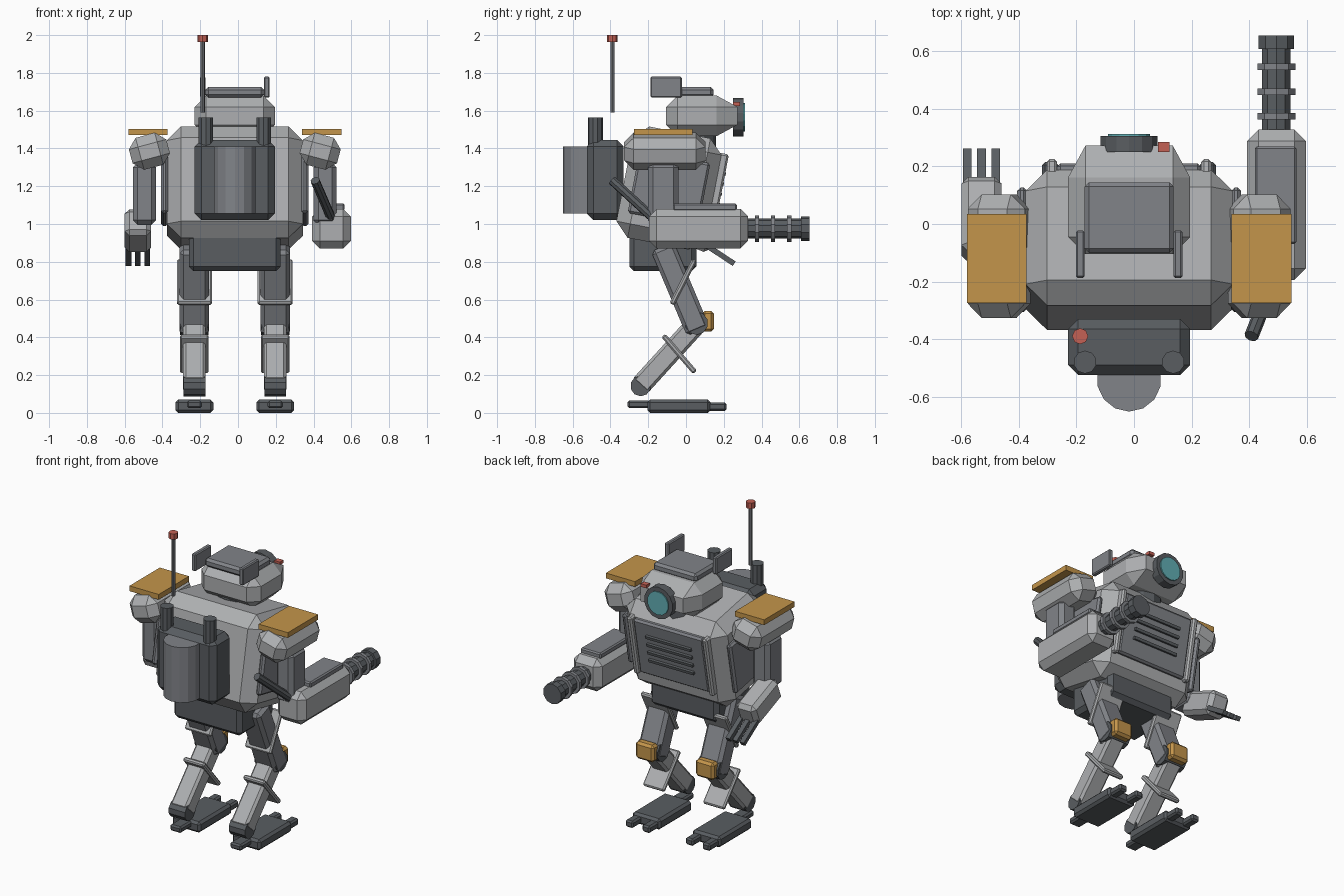
import bpy, bmesh
from math import radians, atan2
from mathutils import Matrix, Vector, Euler

if "Cube" in bpy.data.objects:
    bpy.data.objects.remove(bpy.data.objects["Cube"])

CX = -0.017  # body axis, slightly off the bounding box centre
COLORS = {"dark": (0.10, 0.11, 0.12, 1), "mid": (0.22, 0.23, 0.25, 1), "light": (0.42, 0.43, 0.44, 1),
          "orange": (0.55, 0.30, 0.07, 1), "red": (0.55, 0.12, 0.09, 1), "cyan": (0.12, 0.42, 0.45, 1)}
MATS = {}
for key, col in COLORS.items():
    MATS[key] = bpy.data.materials.new(key + "_paint")
    MATS[key].diffuse_color = col


def finish(name, bm, matrix, color):
    me = bpy.data.meshes.new(name)
    bmesh.ops.recalc_face_normals(bm, faces=bm.faces[:])
    bm.to_mesh(me)
    bm.free()
    me.materials.append(MATS[color])
    ob = bpy.data.objects.new(name, me)
    ob.matrix_world = Matrix.Translation((CX, 0, 0)) @ matrix
    bpy.context.collection.objects.link(ob)
    return ob


def box(name, loc, size, color="light", bevel=0.0, rot=(0, 0, 0)):
    """Chamfered box; rot in degrees."""
    bm = bmesh.new()
    bmesh.ops.create_cube(bm, size=1)
    bmesh.ops.scale(bm, vec=size, verts=bm.verts[:])
    if bevel:
        bmesh.ops.bevel(bm, geom=bm.edges[:], offset=bevel, segments=1, affect='EDGES')
    m = Matrix.Translation(loc) @ Euler([radians(a) for a in rot]).to_matrix().to_4x4()
    return finish(name, bm, m, color)


def span(name, lo, hi, color="light", bevel=0.0):
    """Box given by its two extreme corners."""
    lo, hi = Vector(lo), Vector(hi)
    return box(name, (lo + hi) / 2, hi - lo, color, bevel)


def beam(name, x, a, b, w, t, color, bevel=0.0):
    """Box running between two (y, z) points at a given x."""
    dy, dz = b[0] - a[0], b[1] - a[1]
    ang = atan2(-dy, dz) * 57.29578
    return box(name, (x, (a[0] + b[0]) / 2, (a[1] + b[1]) / 2),
               (w, t, (dy * dy + dz * dz) ** 0.5), color, bevel, (ang, 0, 0))


def rod(name, a, b, r, color, sides=10):
    a, b = Vector(a), Vector(b)
    bm = bmesh.new()
    bmesh.ops.create_cone(bm, cap_ends=True, segments=sides, radius1=r, radius2=r, depth=(b - a).length)
    q = (b - a).to_track_quat('Z', 'Y').to_matrix().to_4x4()
    return finish(name, bm, Matrix.Translation((a + b) / 2) @ q, color)


# Torso, leaning forward
TILT = -11
T = Matrix.Translation((0, -0.09, 1.19)) @ Matrix.Rotation(radians(TILT), 4, 'X')


def on_torso(name, loc, size, color, bevel=0.0):
    return box(name, T @ Vector(loc), size, color, bevel, (TILT, 0, 0))


on_torso("torso", (0, 0, 0), (0.72, 0.48, 0.60), "light", 0.075)
on_torso("chest_panel", (0, 0.245, 0.035), (0.50, 0.04, 0.38), "mid", 0.012)
for i in range(4):
    on_torso(f"chest_vent_{i + 1}", (0, 0.27, 0.13 - 0.055 * i), (0.32, 0.022, 0.018), "dark")
for s, side in ((-1, "left"), (1, "right")):
    on_torso(f"{side}_chest_rail", (s * 0.268, 0.25, 0.035), (0.036, 0.055, 0.40), "light", 0.01)
    on_torso(f"{side}_flank_plate", (s * 0.372, 0.0, 0.0), (0.035, 0.38, 0.34), "mid", 0.012)

# Pelvis
span("pelvis", (-0.243, -0.30, 0.75), (0.243, 0.055, 0.95), "dark", 0.025)

# Head with optic, crown plate and ear fins
rod("neck", (0, 0.03, 1.36), (0, 0.03, 1.50), 0.13, "dark", 12)
head = span("head", (-0.212, -0.105, 1.465), (0.212, 0.272, 1.68), "light", 0.06)
for v in head.data.vertices:  # stretch the front chamfer rearward
    if 0.05 < v.co.y < 0.15:
        v.co.y -= 0.05
span("crown_plate", (-0.155, -0.10, 1.67), (0.155, 0.145, 1.725), "mid", 0.015)
rod("optic_ring", (0, 0.25, 1.565), (0, 0.305, 1.565), 0.102, "dark", 14)
rod("optic_lens", (0, 0.29, 1.565), (0, 0.312, 1.565), 0.075, "cyan", 14)
span("status_light", (0.10, 0.25, 1.625), (0.14, 0.285, 1.645), "red")
for s, side in ((-1, "left"), (1, "right")):
    box(f"{side}_ear_fin", (s * 0.17, -0.105, 1.725), (0.03, 0.165, 0.11), "mid", 0.006)

# Backpack, tank, exhausts, antenna
span("backpack", (-0.212, -0.525, 1.02), (0.212, -0.33, 1.445), "dark", 0.035)
rod("backpack_tank", (0, -0.54, 1.055), (0, -0.54, 1.41), 0.112, "mid", 14)
for s, side in ((-1, "left"), (1, "right")):
    rod(f"{side}_exhaust", (s * 0.153, -0.48, 1.40), (s * 0.153, -0.48, 1.565), 0.04, "dark", 10)
rod("antenna", (-0.17, -0.39, 1.59), (-0.17, -0.39, 1.97), 0.011, "mid", 8)
rod("antenna_tip", (-0.17, -0.39, 1.963), (-0.17, -0.39, 2.0), 0.028, "red", 8)

# Shoulders, upper arms, legs: one of each per side
for s, side in ((-1, "left"), (1, "right")):
    box(f"{side}_shoulder", (s * 0.452, -0.112, 1.385), (0.205, 0.43, 0.175), "light", 0.05, (0, s * 15, 0))
    box(f"{side}_shoulder_plate", (s * 0.46, -0.12, 1.487), (0.208, 0.308, 0.034), "orange")
    box(f"{side}_upper_arm", (s * 0.478, -0.12, 1.16), (0.122, 0.16, 0.33), "mid", 0.025)

    x = s * 0.214
    beam(f"{side}_thigh", x, (-0.125, 0.88), (0.065, 0.43), 0.155, 0.13, "mid", 0.02)
    beam(f"{side}_thigh_band", x, (-0.075, 0.575), (0.045, 0.81), 0.185, 0.028, "light", 0.008)
    rod(f"{side}_knee", (x - 0.075, 0.055, 0.475), (x + 0.075, 0.055, 0.475), 0.062, "dark", 10)
    span(f"{side}_knee_pad", (x - 0.065, 0.085, 0.43), (x + 0.065, 0.148, 0.54), "orange", 0.015)
    beam(f"{side}_shin", x, (0.06, 0.475), (-0.245, 0.14), 0.12, 0.11, "light", 0.015)
    beam(f"{side}_shin_band", x, (-0.12, 0.41), (0.047, 0.215), 0.15, 0.028, "light", 0.008)
    rod(f"{side}_ankle", (x - 0.058, -0.24, 0.143), (x + 0.058, -0.24, 0.143), 0.055, "dark", 10)
    span(f"{side}_foot", (x - 0.1, -0.205, 0.0), (x + 0.1, 0.13, 0.07), "dark", 0.015)
    span(f"{side}_heel", (x - 0.04, -0.31, 0.025), (x + 0.04, -0.19, 0.065), "dark", 0.01)
    for k in (-1, 1):
        span(f"{side}_toe_{(k + 3) // 2}", (x + k * 0.06 - 0.028, 0.11, 0.01),
             (x + k * 0.06 + 0.028, 0.215, 0.055), "dark", 0.01)

# Left forearm with three-finger claw
box("left_forearm", (-0.513, 0.015, 0.965), (0.14, 0.28, 0.15), "light", 0.025, (-22, 0, 0))
for i in (-1, 0, 1):
    beam(f"claw_finger_{i + 2}", -0.513 + i * 0.05, (0.11, 0.885), (0.255, 0.79), 0.03, 0.028, "dark")

# Right forearm: gun housing and barrel
gx, gz = 0.512, 0.976
span("gun_housing", (gx - 0.102, -0.195, 0.87), (gx + 0.102, 0.328, 1.08), "light", 0.04)
span("gun_top_plate", (gx - 0.075, -0.07, 1.07), (gx + 0.07, 0.27, 1.108), "mid", 0.008)
rod("gun_barrel", (gx, 0.30, gz), (gx, 0.63, gz), 0.052, "dark", 10)
for i, y in enumerate((0.375, 0.46, 0.547)):
    rod(f"barrel_ring_{i + 1}", (gx, y - 0.011, gz), (gx, y + 0.011, gz), 0.07, "mid", 10)
rod("gun_muzzle", (gx, 0.608, gz), (gx, 0.655, gz), 0.065, "dark", 10)
rod("gun_feed_rod", (0.425, -0.39, 1.23), (0.52, -0.15, 1.01), 0.025, "dark", 8)

for m in bpy.data.materials:
    if m.users and not m.is_grease_pencil:
        m.use_nodes = True
        m.node_tree.nodes["Principled BSDF"].inputs["Base Color"].default_value = m.diffuse_color
